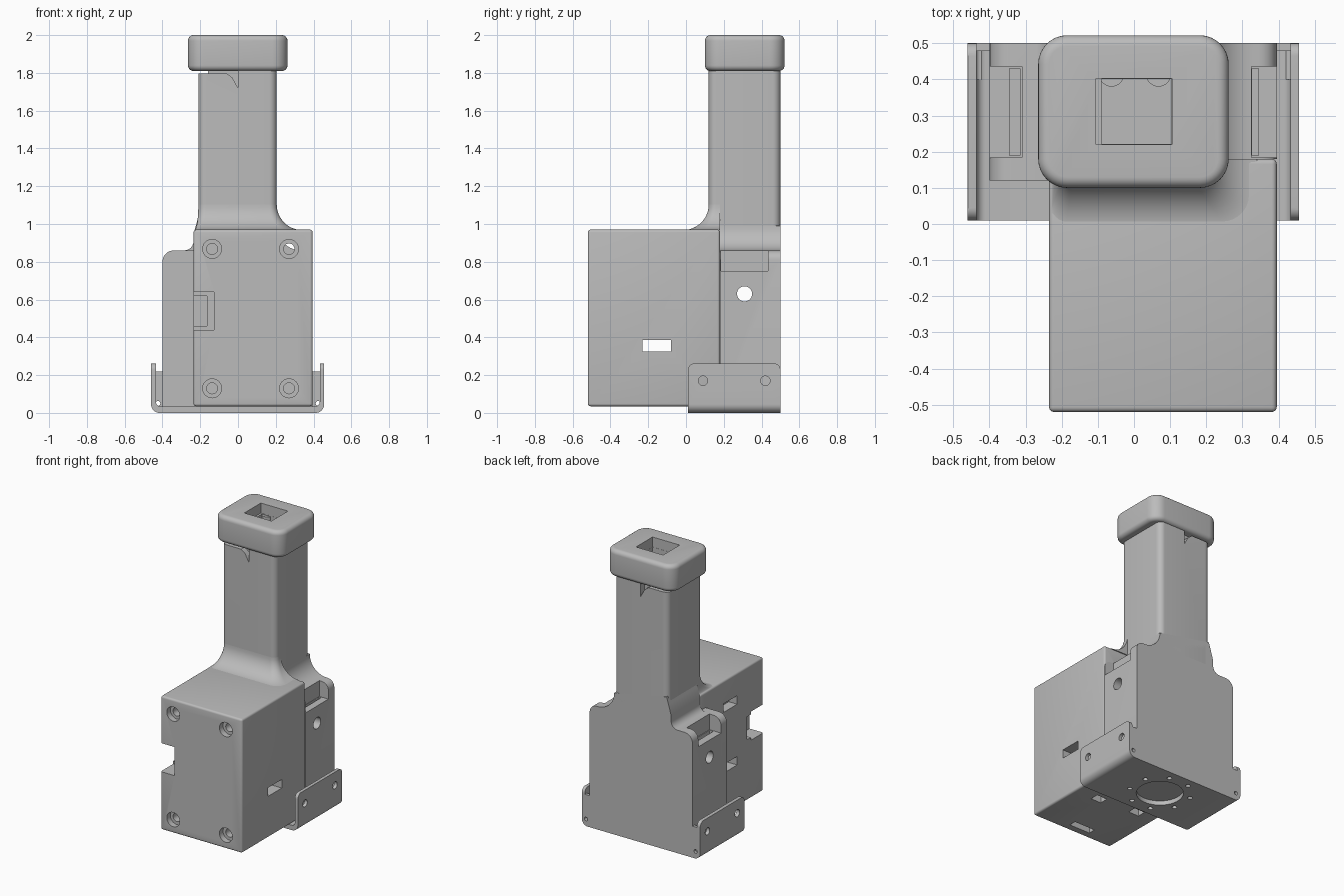
import bpy, bmesh, math
from math import sin, cos, pi

if "Cube" in bpy.data.objects:
    bpy.data.objects.remove(bpy.data.objects["Cube"])

grey = bpy.data.materials.new("plain grey")
grey.use_nodes = True
COL = (0.5, 0.5, 0.5, 1)
grey.diffuse_color = COL
grey.node_tree.nodes["Principled BSDF"].inputs["Base Color"].default_value = COL


def loft(name, rings):
    """Skin matching rings of points and close both ends."""
    bm = bmesh.new()
    vs = [[bm.verts.new(p) for p in r] for r in rings]
    n = len(vs[0])
    for a, b in zip(vs, vs[1:]):
        for i in range(n):
            j = (i + 1) % n
            bm.faces.new((a[i], a[j], b[j], b[i]))
    bm.faces.new(vs[0][::-1])
    bm.faces.new(vs[-1])
    bmesh.ops.recalc_face_normals(bm, faces=bm.faces)
    me = bpy.data.meshes.new(name)
    bm.to_mesh(me)
    bm.free()
    me.materials.append(grey)
    ob = bpy.data.objects.new(name, me)
    bpy.context.collection.objects.link(ob)
    return ob


def prism(name, pts, lo, hi, axis):
    """Extrude a 2D outline along x, y or z."""
    place = {"x": lambda p, h: (h, p[0], p[1]),
             "y": lambda p, h: (p[0], h, p[1]),
             "z": lambda p, h: (p[0], p[1], h)}[axis]
    return loft(name, [[place(p, h) for p in pts] for h in (lo, hi)])


def rrect(x0, x1, y0, y1, radii, seg=8):
    """Rounded rectangle; radii run from the low corner anticlockwise."""
    pts = []
    for k, (x, y, sx, sy) in enumerate(((x0, y0, 1, 1), (x1, y0, -1, 1),
                                        (x1, y1, -1, -1), (x0, y1, 1, -1))):
        r = max(radii[k], 0.0005)
        for i in range(seg + 1):
            a = pi + k * pi / 2 + i * pi / 2 / seg
            pts.append((x + sx * r + r * cos(a), y + sy * r + r * sin(a)))
    return pts


def circle(u, v, r, n=32):
    return [(u + r * cos(2 * pi * i / n), v + r * sin(2 * pi * i / n)) for i in range(n)]


def box(name, x0, x1, y0, y1, z0, z1):
    return prism(name, [(x0, y0), (x1, y0), (x1, y1), (x0, y1)], z0, z1, "z")


def apply(ob, mod):
    bpy.context.view_layer.objects.active = ob
    bpy.ops.object.modifier_apply(modifier=mod.name)


def bevel(ob, width):
    m = ob.modifiers.new("bevel", "BEVEL")
    m.width, m.segments = width, 4
    apply(ob, m)


def cut(ob, *cutters):
    for c in cutters:
        m = ob.modifiers.new("cut", "BOOLEAN")
        m.operation, m.solver, m.object = "DIFFERENCE", "EXACT", c
        apply(ob, m)
    return ob


def discard(*cutters):
    for c in cutters:
        bpy.data.objects.remove(c)


parts = []

# Front housing with screw holes, side slots and an edge notch
housing = box("front_housing", -0.235, 0.395, -0.52, 0.18, 0.035, 0.97)
bevel(housing, 0.014)
tools = [
    box("notch", -0.3, -0.127, -0.6, -0.38, 0.44, 0.64),
    box("notch_step", -0.3, -0.165, -0.4, -0.34, 0.46, 0.62),
    box("side_slot", -0.6, 0.6, -0.23, -0.08, 0.325, 0.385),
    box("upper_slot", -0.6, -0.17, -0.23, -0.08, 0.75, 0.81),
    box("floor_slot_a", 0.17, 0.25, -0.125, -0.065, 0, 0.09),
    box("floor_slot_b", -0.12, -0.04, -0.1, -0.04, 0, 0.09),
    box("floor_slot_c", -0.02, 0.14, -0.465, -0.415, 0, 0.09),
]
for x in (-0.137, 0.27):
    for z in (0.13, 0.868):
        through = x > 0 and z > 0.5
        tools.append(prism("screw_hole", circle(x, z, 0.029), -0.6, 0.3 if through else -0.42, "y"))
        tools.append(prism("screw_sink", circle(x, z, 0.05), -0.6, -0.48, "y"))
cut(housing, *tools)
discard(*tools)
parts.append(housing)

# Rear body: one outline with rounded shoulders sweeping up to the handle
R = 0.13
outline = [(-0.4, 0.03), (0.395, 0.03)]
outline += [(0.345 + 0.05 * cos(a), 0.81 + 0.05 * sin(a)) for a in [i * pi / 12 for i in range(7)]]
outline += [(0.205 + R * (1 - sin(a)), 0.86 + R * (1 - cos(a))) for a in [i * pi / 20 for i in range(11)]]
outline += [(-0.2, 0.99 + 0.08), (-0.215, 1.02), (-0.235, 0.95)]
outline += [(-0.285 + 0.05 * cos(a), 0.91 - 0.05 * sin(a)) for a in [i * pi / 12 for i in range(7)]]
outline += [(-0.34 - 0.06 * sin(a), 0.80 + 0.06 * cos(a)) for a in [i * pi / 12 for i in range(7)]]
rear = prism("rear_body", outline, 0.18, 0.5, "y")
ledge = prism("rear_body_front_ledge", rrect(-0.4, -0.2, 0.03, 0.86, (0, 0, 0, 0.06)), 0.12, 0.181, "y")
tools = [
    box("left_pocket", 0.325, 0.6, 0.184, 0.435, 0.75, 0.98),
    box("right_pocket", -0.6, -0.31, 0.184, 0.435, 0.75, 0.98),
    box("left_deep_slot", 0.327, 0.345, 0.19, 0.43, 0.68, 0.8),
    box("right_deep_slot", -0.345, -0.315, 0.19, 0.43, 0.68, 0.8),
    prism("cross_hole", circle(0.31, 0.63, 0.04), -0.6, 0.6, "x"),
]
cut(rear, *tools)
discard(*tools)
parts += [rear, ledge]

# Handle column with a small break under the cap
column = prism("handle_column", rrect(-0.21, 0.205, 0.12, 0.5, (0.04,) * 4), 0.9, 1.815, "z")
split = [(-0.25, 1.797), (-0.06, 1.797), (-0.03, 1.775), (0, 1.72), (0, 1.83), (-0.25, 1.83)]
tools = [prism("front_split", split, 0.1, 0.16, "y"),
         prism("back_split", split, 0.46, 0.55, "y"),
         box("side_split", -0.25, -0.16, 0.1, 0.55, 1.797, 1.83)]
cut(column, *tools)
discard(*tools)
parts.append(column)

# Flared skirt blending the column into the housing top
rings = []
for i in range(13):
    a = i * pi / 24
    off, z = 0.135 * (1 - cos(a)), 0.968 + 0.135 * (1 - sin(a))
    out = rrect(-0.21 - 0.15 * off, 0.205 + off, 0.12 - off, 0.2, (0.04, 0.04 + 0.3 * off, 0, 0))
    rings.append([(x, min(y, 0.18), z) for x, y in out])
parts.append(loft("handle_skirt", rings))

# Pillowed cap with a socket
rings = []
E = 0.03
arc = [i * pi / 12 for i in range(7)]
levels = [(E * (1 - sin(a)), 1.81 + E * (1 - cos(a))) for a in arc]
levels += [(E * (1 - cos(a)), 2 - E * (1 - sin(a))) for a in arc]
for d, z in levels:
    out = rrect(-0.265 + d, 0.262 - d, 0.1 + d, 0.522 - d, (0.08 - d,) * 4)
    rings.append([(x, y, z) for x, y in out])
cap = loft("cap", rings)
tools = [box("socket", -0.105, 0.105, 0.22, 0.402, 1.93, 2.1),
         box("socket_well", -0.09, 0.104, 0.221, 0.401, 1.85, 1.95)]
cut(cap, *tools)
discard(*tools)
parts.append(cap)
for x in (-0.062, 0.068):
    parts.append(prism("socket_post", circle(x, 0.415, 0.035), 1.845, 1.925, "z"))

# Mounting bracket: floor, back wall and two drilled flanges
bracket = prism("bracket", rrect(-0.46, 0.456, 0, 0.262, (0.045, 0.045, 0, 0)), 0.01, 0.5, "y")
tools = [prism("channel", rrect(-0.435, 0.433, 0.034, 0.4, (0.025, 0.025, 0, 0)), -0.1, 0.478, "y"),
         box("back_wall_top", -0.435, 0.433, 0.4, 0.6, 0.22, 0.4)]
for s in (-1, 1):
    tools.append(prism("corner_relief", circle(s * 0.424, 0.05, 0.013, 16), 0.4, 0.6, "y"))
for y in (0.09, 0.42):
    tools.append(prism("flange_hole", circle(y, 0.17, 0.025), -0.6, 0.6, "x"))
tools.append(prism("centre_bore", circle(0, 0.255, 0.15, 48), -0.1, 0.03, "z"))
for i in range(8):
    a = (i + 0.5) * pi / 4
    tools.append(prism("ring_hole", circle(0.2 * cos(a), 0.255 + 0.2 * sin(a), 0.016, 16), -0.1, 0.03, "z"))
cut(bracket, *tools)
discard(*tools)
# Round the upper flange corners
trim = prism("flange_outline", rrect(0.01, 0.5, -0.01, 0.262, (0, 0, 0.035, 0.035)), -0.7, 0.7, "x")
m = bracket.modifiers.new("trim", "BOOLEAN")
m.operation, m.solver, m.object = "INTERSECT", "EXACT", trim
apply(bracket, m)
discard(trim)
parts.append(bracket)

# Smooth curved faces, keep crisp edges
bpy.ops.object.select_all(action="DESELECT")
for ob in parts:
    ob.select_set(True)
bpy.context.view_layer.objects.active = parts[0]
bpy.ops.object.shade_smooth_by_angle(angle=math.radians(32))
